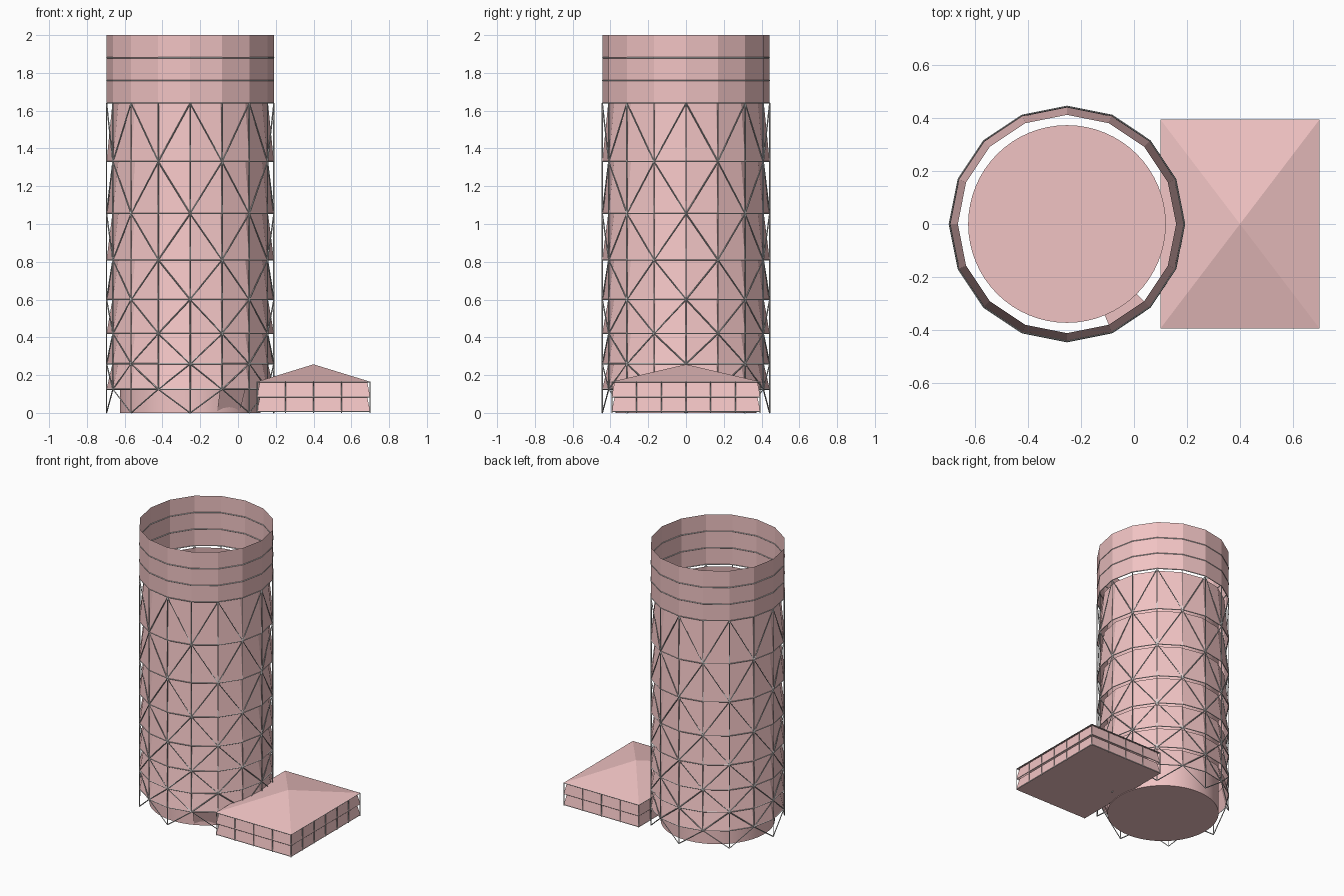
import bpy, bmesh, math
from mathutils import Vector

if "Cube" in bpy.data.objects:
    bpy.data.objects.remove(bpy.data.objects["Cube"])

CX, N, R_OUT, R_IN = -0.253, 16, 0.443, 0.412
LEVELS = [1.64, 1.33, 1.055, 0.81, 0.60, 0.42, 0.26, 0.125, 0.0]

pink = bpy.data.materials.new("pink_cladding")
pink.diffuse_color = (0.88, 0.55, 0.55, 1)
pink.use_nodes = True
pink.node_tree.nodes["Principled BSDF"].inputs["Base Color"].default_value = pink.diffuse_color


def finish(name, bm, mat=None):
    me = bpy.data.meshes.new(name)
    bm.to_mesh(me)
    bm.free()
    ob = bpy.data.objects.new(name, me)
    bpy.context.collection.objects.link(ob)
    if mat:
        me.materials.append(mat)
    return ob


def node(k, r, z):
    a = -math.pi / 2 + 2 * math.pi * k / N
    return Vector((CX + r * math.cos(a), r * math.sin(a), z))


def rect(inset, z):
    x0, x1, y = 0.10 + inset, 0.70 - inset, 0.394 - inset
    return [Vector(p) for p in ((x0, -y, z), (x1, -y, z), (x1, y, z), (x0, y, z))]


def skirt(bm, low, high):
    # open band of quads between two matching loops
    a = [bm.verts.new(p) for p in low]
    b = [bm.verts.new(p) for p in high]
    for i in range(len(a)):
        j = (i + 1) % len(a)
        bm.faces.new((a[i], a[j], b[j], b[i]))
    return a, b


def bar(bm, p, q, r=0.0025):
    # thin square rod from p to q
    d = (q - p).normalized()
    u = d.orthogonal().normalized() * r
    v = d.cross(u)
    ring = [u + v, v - u, -u - v, u - v]
    a, b = skirt(bm, [p + o for o in ring], [q + o for o in ring])
    bm.faces.new(a[::-1])
    bm.faces.new(b)


def loop(r, z):
    return [node(k, r, z) for k in range(N)]


# flared cladding tiers, each leaning out over the one below
bm = bmesh.new()
for hi, lo in zip(LEVELS[:-2], LEVELS[1:-1]):
    skirt(bm, loop(R_OUT, lo), loop(R_IN, hi))
finish("tower_cladding_tiers", bm, pink)

# straight crown around the open top
bm = bmesh.new()
skirt(bm, loop(R_OUT, 1.64), loop(R_OUT, 2.0))
finish("tower_crown", bm, pink)

# tank inside the cladding
bpy.ops.mesh.primitive_cylinder_add(vertices=64, radius=0.373, depth=1.55,
                                    location=(CX, 0, 0.775))
tank = bpy.context.object
tank.name = "inner_tank"
tank.data.materials.append(pink)
bpy.ops.object.shade_smooth_by_angle(angle=math.radians(35))

# single leaning entrance panel at the foot of the tower
bm = bmesh.new()
bm.faces.new([bm.verts.new(p) for p in (node(1, 0.37, 0), node(2, 0.37, 0),
                                        node(2, R_IN, 0.125), node(1, R_IN, 0.125))])
finish("entrance_panel", bm, pink)

# lattice of columns, diagonals and hoops
bm = bmesh.new()
for k in range(N):
    bar(bm, node(k, R_OUT, 0 if k % 2 == 0 else 0.125), node(k, R_OUT, 1.64))
    for i in range(len(LEVELS) - 1):
        if (k + i) % 2 == 0:
            for s in (-1, 1):
                bar(bm, node(k, R_OUT, LEVELS[i]), node(k + s, R_OUT, LEVELS[i + 1]))
    for z in LEVELS[:-1] + [1.76, 1.88]:
        bar(bm, node(k, R_OUT, z), node(k + 1, R_OUT, z), 0.002)
finish("tower_lattice", bm)

# annex walls: two leaning tiers, closed floor below
bm = bmesh.new()
for lo, hi in ((0.008, 0.085), (0.085, 0.165)):
    skirt(bm, rect(0.0, lo), rect(0.016, hi))
bm.faces.new([bm.verts.new(p) for p in reversed(rect(0.0, 0.004))])
finish("annex_walls", bm, pink)

# annex pyramid roof
bm = bmesh.new()
base = [bm.verts.new(p) for p in rect(0.0, 0.165)]
apex = bm.verts.new((0.40, 0, 0.257))
for i in range(4):
    bm.faces.new((base[i], base[(i + 1) % 4], apex))
finish("annex_roof", bm, pink)

# annex posts and rails
bm = bmesh.new()
for i in range(4):
    bays = 4 if i % 2 == 0 else 6
    p, q = rect(0.002, 0)[i], rect(0.002, 0)[(i + 1) % 4]
    for j in range(bays):
        foot = p.lerp(q, j / bays)
        bar(bm, foot, foot + Vector((0, 0, 0.165)), 0.002)
    for z in (0.008, 0.085, 0.163):
        up = Vector((0, 0, z))
        bar(bm, p + up, q + up, 0.002)
finish("annex_frame", bm)
